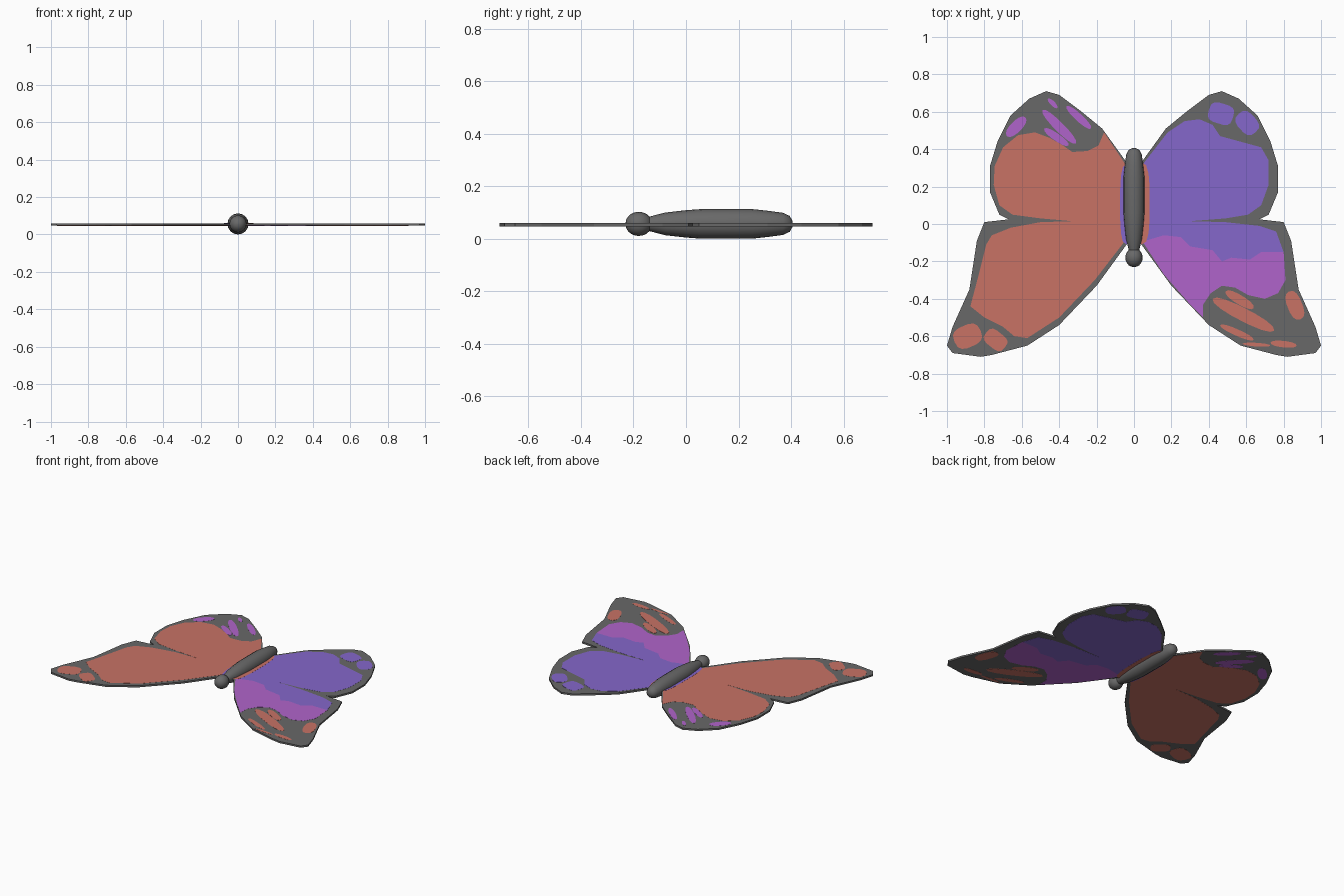
import bpy
import bmesh
import math

cube = bpy.data.objects.get("Cube")
if cube:
    bpy.data.objects.remove(cube, do_unlink=True)

WING_Z = 0.053       # middle height of the wings
WING_HALF = 0.006    # half thickness of the wing slab
BODY_Z = 0.0565


def make_material(name, color):
    material = bpy.data.materials.new(name)
    material.use_nodes = True
    material.diffuse_color = (*color, 1)
    material.node_tree.nodes["Principled BSDF"].inputs["Base Color"].default_value = (*color, 1)
    return material


charcoal = make_material("charcoal", (0.14, 0.14, 0.14))
coral = make_material("coral", (0.58, 0.17, 0.13))
violet = make_material("violet", (0.235, 0.136, 0.597))
orchid = make_material("orchid", (0.434, 0.127, 0.597))


def finish(name, bm, material):
    """Turn a bmesh into a linked object with one colour."""
    bmesh.ops.recalc_face_normals(bm, faces=bm.faces)
    mesh = bpy.data.meshes.new(name)
    bm.to_mesh(mesh)
    bm.free()
    mesh.materials.append(material)
    obj = bpy.data.objects.new(name, mesh)
    bpy.context.collection.objects.link(obj)
    return obj


def add_prism(bm, outline, low, high):
    """Extrude an outline given in hundredths between two heights."""
    rings = [[bm.verts.new((x / 100, y / 100, z)) for x, y in outline] for z in (low, high)]
    for ring in rings:
        bm.faces.new(ring)
    count = len(outline)
    for i in range(count):
        j = (i + 1) % count
        bm.faces.new((rings[0][i], rings[0][j], rings[1][j], rings[1][i]))


def plates(name, outline, material, layer=1):
    """Thin coloured plates on the upper and lower side of a wing."""
    bm = bmesh.new()
    depth = WING_HALF + 0.0007 * layer
    for sign in (1, -1):
        low, high = sorted((WING_Z + sign * (WING_HALF - 0.001), WING_Z + sign * depth))
        add_prism(bm, outline, low, high)
    return finish(name, bm, material)


def blob(x1, y1, x2, y2, width, power=1.0, steps=14):
    """Oval outline between two ends; a lower power makes it squarer."""
    length = math.hypot(x2 - x1, y2 - y1)
    ux, uy = (x2 - x1) / length, (y2 - y1) / length
    points = []
    for i in range(steps):
        angle = math.tau * i / steps
        c, s = math.cos(angle), math.sin(angle)
        a = math.copysign(abs(c) ** power, c) * length / 2
        b = math.copysign(abs(s) ** power, s) * width / 2
        points.append(((x1 + x2) / 2 + ux * a - uy * b, (y1 + y2) / 2 + uy * a + ux * b))
    return points


# Wing slabs, mirrored
wing_outline = [
    (0, 27), (4, 33), (17, 51), (28, 60), (40, 69), (47, 71), (56, 67), (66, 58),
    (73, 44), (77, 31), (77, 17), (72, 5), (67, 2.5), (80, 1), (84, -9), (86, -22),
    (88, -35), (97, -55), (100, -65), (97, -69), (82, -71), (76, -70), (57, -65),
    (40, -54), (20, -33), (4, -11), (0, -5),
]
for side, sign in (("left", 1), ("right", -1)):
    bm = bmesh.new()
    add_prism(bm, [(sign * x, y) for x, y in wing_outline],
              WING_Z - WING_HALF, WING_Z + WING_HALF)
    finish(side + "_wing", bm, charcoal)

# Right wing colour field
plates("right_wing_field", [
    (-2, 27), (-4, 31), (-16, 49), (-19, 42), (-25, 39), (-33, 38.5), (-38, 42), (-45, 46),
    (-53, 49), (-62, 47.5), (-70, 41), (-74.5, 31), (-75, 21), (-72, 10), (-65, 5),
    (-50, 3), (-33, 1.5), (-50, 1), (-66, -2), (-76, -6), (-79, -11), (-83, -27),
    (-87.5, -44), (-80, -50), (-70, -55), (-64, -60), (-57, -61), (-40, -50),
    (-21, -30), (-4, -8), (-2, -5),
], coral)

# Left wing colour fields
plates("left_wing_field", [
    (2, 27), (4, 31), (18, 49), (27, 55), (35, 56), (42, 53), (46, 47), (57, 44), (68, 41),
    (72, 34), (72, 21), (68, 10), (61, 5), (49, 3), (30, 1.5), (49, 1), (67, -1),
    (76, -4), (80, -15), (68, -15), (62, -19), (52, -18), (47, -20), (42, -14),
    (30, -12), (25, -7), (16, -6), (6, -9), (2, -5),
], violet)
plates("left_wing_lower_field", [
    (5, -10), (6, -8), (16, -6), (25, -7), (30, -12), (42, -14), (47, -20), (52, -18),
    (62, -19), (68, -15), (80, -15), (81, -30), (77, -37), (70, -40), (61, -38),
    (54, -34), (47, -33), (41, -37), (37, -43), (37, -50), (30, -43), (16, -27),
], orchid)

# Slim colour fringes beside the body
plates("left_fringe", blob(4, 33, 4, -11, 9, 0.7), coral, 2)
plates("right_fringe", blob(-4, 32, -4, -11, 7, 0.7), violet, 2)

# Spots and streaks: two ends, width, squareness
markings = {
    "left_upper_spot": (violet, [(40, 61, 53, 57, 11, 0.6), (56, 59, 65, 49, 10, 0.7)]),
    "left_lower_streak": (coral, [
        (49, -36, 64, -45, 5, 0.9), (42, -40, 75, -57, 7, 0.9),
        (46, -54, 64, -62, 3.5, 0.9), (58, -64, 73, -65, 2, 1),
        (73, -63.5, 87, -65, 3.5, 0.9), (83, -36, 89, -51, 8, 0.8)]),
    "right_upper_streak": (orchid, [
        (-46, 67, -41, 62, 2.5, 1), (-36, 63, -23, 51, 4, 0.9),
        (-49, 61, -31, 43, 5, 0.9), (-48, 51, -35, 42, 4, 0.9),
        (-58, 57, -68, 47, 6, 0.9)]),
    "right_lower_spot": (coral, [(-96, -63, -82, -57, 12, 0.7), (-79, -58, -69, -66, 9, 0.6)]),
}
for name, (material, ovals) in markings.items():
    for number, oval in enumerate(ovals, 1):
        plates(f"{name}_{number}", blob(*oval), material)


def lathe(name, profile, sides=16):
    """Turn a profile of (y, radius) around the body axis."""
    bm = bmesh.new()
    rings = []
    for y, radius in profile:
        rings.append([bm.verts.new((radius * math.cos(math.tau * i / sides), y,
                                    BODY_Z + radius * math.sin(math.tau * i / sides)))
                      for i in range(sides)])
    for a, b in zip(rings, rings[1:]):
        for i in range(sides):
            j = (i + 1) % sides
            bm.faces.new((a[i], a[j], b[j], b[i]))
    bm.faces.new(rings[0])
    bm.faces.new(rings[-1])
    obj = finish(name, bm, charcoal)
    bpy.ops.object.select_all(action="DESELECT")
    obj.select_set(True)
    bpy.context.view_layer.objects.active = obj
    bpy.ops.object.shade_smooth_by_angle(angle=math.radians(40))
    return obj


# Body and head
lathe("body", [(-0.17, 0.02), (-0.13, 0.03), (-0.08, 0.043), (0, 0.052), (0.06, 0.0565),
               (0.25, 0.0565), (0.31, 0.05), (0.37, 0.042), (0.395, 0.03), (0.405, 0.012)])
lathe("head", [(-0.18 - 0.05 * math.cos(math.pi * k / 10), 0.003 + 0.043 * math.sin(math.pi * k / 10))
               for k in range(11)])
